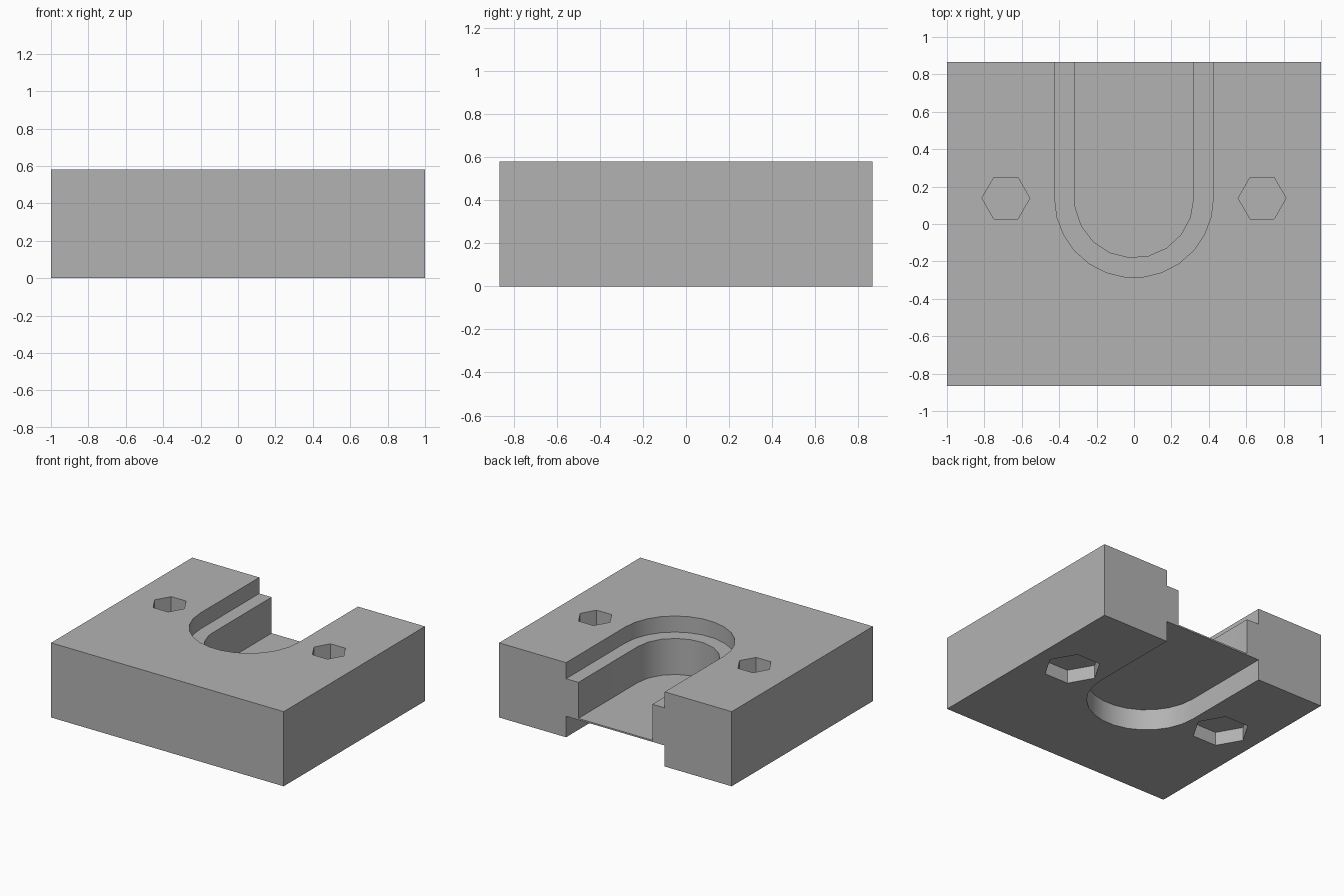
import bpy
import bmesh
from math import cos, sin, pi

old = bpy.data.objects.get("Cube")
if old:
    bpy.data.objects.remove(old, do_unlink=True)

DEPTH, HEIGHT = 0.867, 0.58      # half depth, full height
SLOT_Y = 0.138                   # centre of the slot's round end and the bolts
WIDE, NARROW = 0.424, 0.318      # slot radii
BOLT_X = 0.685


def prism(name, outline, z0, z1):
    """Extrude a flat outline from z0 up to z1."""
    bm = bmesh.new()
    face = bm.faces.new([bm.verts.new((x, y, z0)) for x, y in outline])
    top = bmesh.ops.extrude_face_region(bm, geom=[face])["geom"]
    verts = [v for v in top if isinstance(v, bmesh.types.BMVert)]
    bmesh.ops.translate(bm, verts=verts, vec=(0, 0, z1 - z0))
    bmesh.ops.recalc_face_normals(bm, faces=bm.faces)
    mesh = bpy.data.meshes.new(name)
    bm.to_mesh(mesh)
    bm.free()
    obj = bpy.data.objects.new(name, mesh)
    bpy.context.collection.objects.link(obj)
    return obj


def slot(radius, sides):
    """U outline, round at the front and open past the back."""
    arc = [2 * pi * k / sides for k in range(sides)]
    bend = [(radius * cos(a), SLOT_Y + radius * sin(a))
            for a in reversed(arc) if sin(a) < -0.01]
    return ([(radius, 1), (radius, SLOT_Y)] + bend
            + [(-radius, SLOT_Y), (-radius, 1)])


def hexagon(x, radius):
    return [(x + radius * cos(k * pi / 3), SLOT_Y + radius * sin(k * pi / 3))
            for k in range(6)]


# Solid block
block = prism("mount_block", [(-1, -DEPTH), (1, -DEPTH), (1, DEPTH), (-1, DEPTH)],
              0, HEIGHT)

# Stepped slot from above, wide slot from below, thin web left between them
cutters = [
    prism("upper_slot_cutter", slot(WIDE, 26), 0.455, 0.7),
    prism("inner_slot_cutter", slot(NARROW, 19), 0.175, 0.7),
    prism("lower_slot_cutter", slot(WIDE, 26), -0.1, 0.163),
]
# Bolt holes from above, wider nut pockets from below
for side, x in (("right", -BOLT_X), ("left", BOLT_X)):
    cutters.append(prism(side + "_bolt_cutter", hexagon(x, 0.128), 0.117, 0.7))
    cutters.append(prism(side + "_nut_cutter", hexagon(x, 0.205), -0.1, 0.105))

for cutter in cutters:
    cutter.hide_render = True
    cut = block.modifiers.new(cutter.name, "BOOLEAN")
    cut.operation = "DIFFERENCE"
    cut.solver = "EXACT"
    cut.object = cutter

# Bake the cuts, then drop the cutters
bpy.context.view_layer.objects.active = block
block.select_set(True)
for cutter in cutters:
    bpy.ops.object.modifier_apply(modifier=cutter.name)
for cutter in cutters:
    bpy.data.objects.remove(cutter, do_unlink=True)

# Plain grey
grey = (0.45, 0.45, 0.45, 1)
mat = bpy.data.materials.new("plain_grey")
mat.use_nodes = True
mat.diffuse_color = grey
mat.node_tree.nodes["Principled BSDF"].inputs["Base Color"].default_value = grey
block.data.materials.clear()
block.data.materials.append(mat)

bpy.ops.object.select_all(action="DESELECT")
block.select_set(True)
bpy.ops.object.shade_smooth_by_angle(angle=pi / 6)
